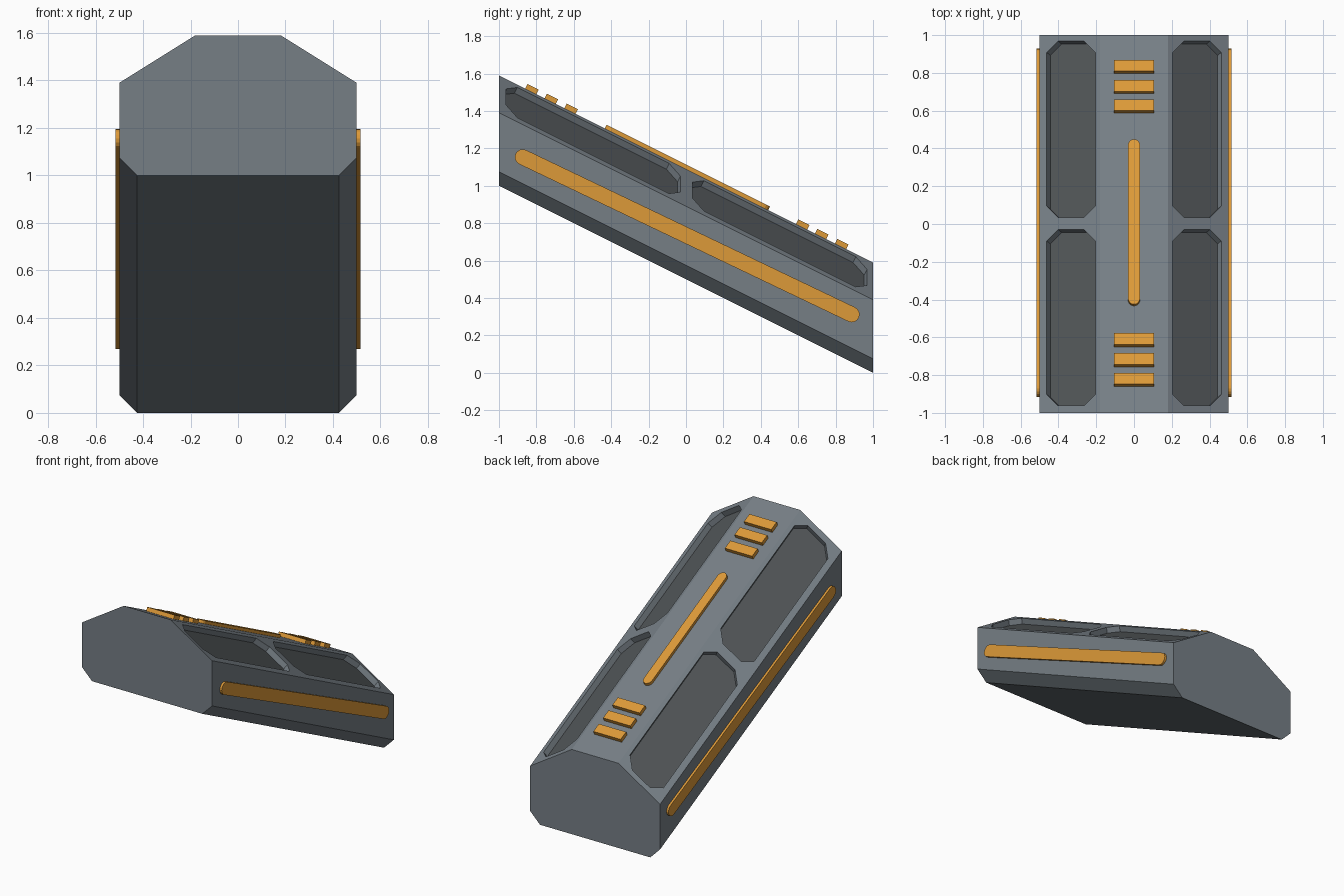
import bpy, bmesh, math
from mathutils import Vector

if "Cube" in bpy.data.objects:
    bpy.data.objects.remove(bpy.data.objects["Cube"])


def material(name, rgb):
    m = bpy.data.materials.new(name)
    m.diffuse_color = (*rgb, 1)
    m.use_nodes = True
    m.node_tree.nodes["Principled BSDF"].inputs["Base Color"].default_value = m.diffuse_color
    return m


GREY = material("blue_grey_metal", (0.18, 0.21, 0.235))
DARK = material("dark_panel", (0.08, 0.089, 0.094))
ORANGE = material("orange_trim", (0.72, 0.32, 0.04))


def prism(name, pts, offset, mat):
    """Solid made by sweeping a planar outline along an offset."""
    bm = bmesh.new()
    a = [bm.verts.new(p) for p in pts]
    b = [bm.verts.new(Vector(p) + Vector(offset)) for p in pts]
    bm.faces.new(a)
    bm.faces.new(b[::-1])
    for i in range(len(a)):
        j = (i + 1) % len(a)
        bm.faces.new((a[j], a[i], b[i], b[j]))
    bmesh.ops.recalc_face_normals(bm, faces=bm.faces)
    me = bpy.data.meshes.new(name)
    bm.to_mesh(me)
    bm.free()
    me.materials.append(mat)
    ob = bpy.data.objects.new(name, me)
    bpy.context.collection.objects.link(ob)
    return ob


def capsule(p, q, r, n=8):
    """2D outline with round ends between p and q."""
    ang = math.atan2(q[1] - p[1], q[0] - p[0])
    out = []
    for c, start in ((q, ang - math.pi / 2), (p, ang + math.pi / 2)):
        for i in range(n + 1):
            t = start + math.pi * i / n
            out.append((c[0] + r * math.cos(t), c[1] + r * math.sin(t)))
    return out


# sheared body: one cross-section swept down the slope
half = [(0.425, 0), (0.5, 0.075), (0.5, 0.39), (0.18, 0.59)]
section = half + [(-x, z) for x, z in reversed(half)]
body = prism("body", [(x, -1, z + 1) for x, z in section], (0, 2, -1), GREY)

# recessed panels in the two sloped shoulders
DEPTH = 0.04
for s in (1, -1):
    n = Vector((0.625 * s, 0.5, 1)).normalized()
    for y0, y1 in ((-0.962, -0.03), (0.035, 0.968)):
        x0, x1, c = 0.205, 0.462, 0.06
        octagon = [(x0 + c, y0), (x1 - c, y0), (x1, y0 + c), (x1, y1 - c),
                   (x1 - c, y1), (x0 + c, y1), (x0, y1 - c), (x0, y0 + c)]
        pts = [Vector((s * x, y, 0.59 - 0.625 * (x - 0.18) + 0.5 - 0.5 * y))
               for x, y in octagon]
        cutter = prism("cutter", [p + n * 0.02 for p in pts],
                       -n * (DEPTH + 0.02), GREY)
        cutter.hide_render = True
        mod = body.modifiers.new("recess", 'BOOLEAN')
        mod.operation = 'DIFFERENCE'
        mod.solver = 'EXACT'
        mod.object = cutter
        bpy.context.view_layer.objects.active = body
        bpy.ops.object.modifier_apply(modifier=mod.name)
        bpy.data.objects.remove(cutter)
        prism("panel_floor", [p - n * (DEPTH + 0.004) for p in pts],
              n * 0.005, DARK)

# side strips
for s in (1, -1):
    outline = capsule((-0.873, 1.153), (0.886, 0.312), 0.042)
    prism("side_strip", [(s * 0.48, y, z) for y, z in outline],
          (s * 0.035, 0, 0), ORANGE)

# raised trim on the top ridge
up = Vector((0, 0.5, 1)).normalized()
SINK = 0.01


def ridge_plate(name, outline, height):
    pts = [Vector((x, y, 1.09 - 0.5 * y)) - up * SINK for x, y in outline]
    prism(name, pts, up * (height + SINK), ORANGE)


ridge_plate("centre_bar", capsule((0, -0.402), (0, 0.408), 0.032), 0.021)
for y in (-0.86, -0.756, -0.65, 0.588, 0.69, 0.797):
    ridge_plate("ridge_bar", [(-0.105, y), (0.105, y),
                              (0.105, y + 0.06), (-0.105, y + 0.06)], 0.027)
